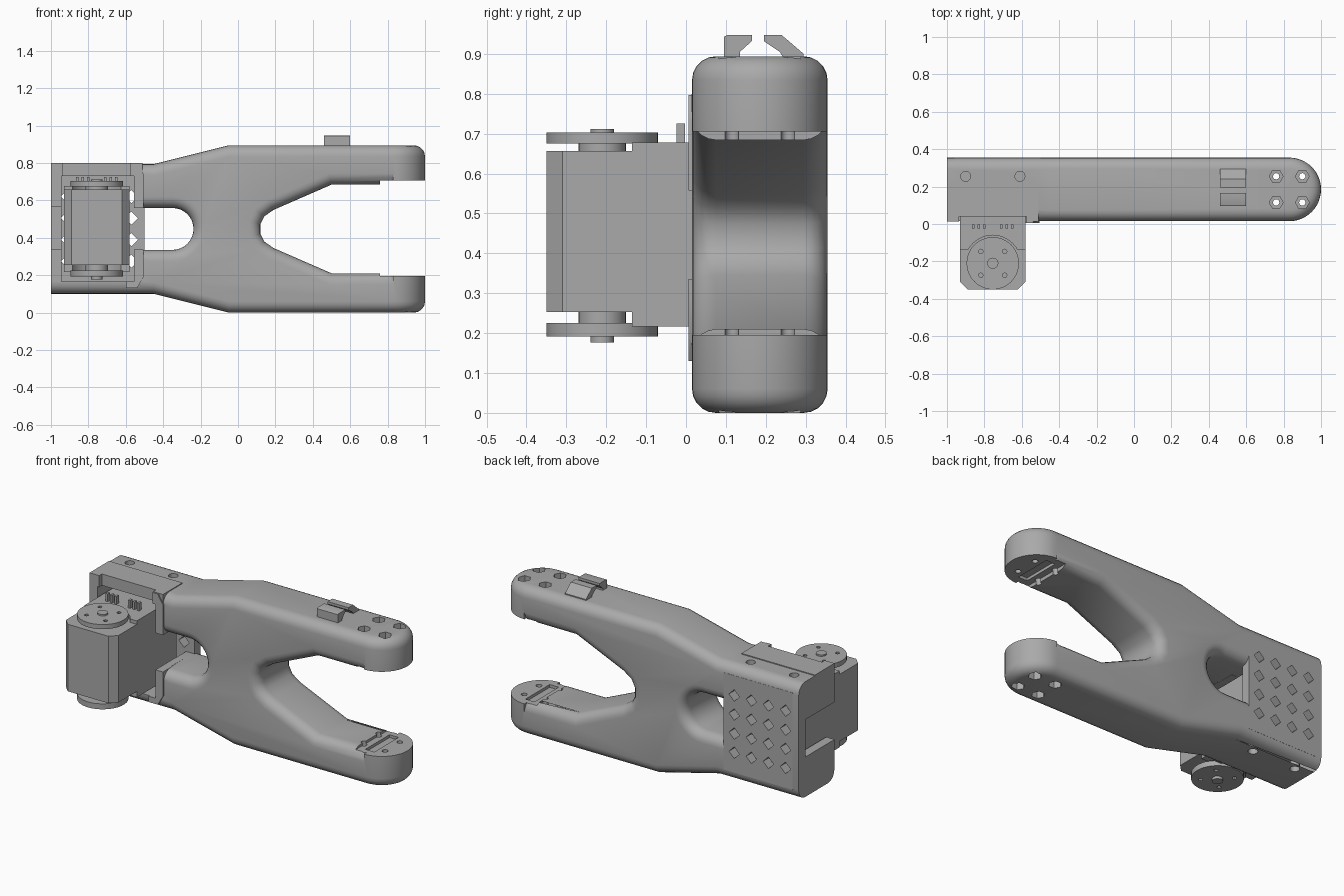
import bpy, bmesh, math
from math import cos, sin, pi, radians

if "Cube" in bpy.data.objects:
    bpy.data.objects.remove(bpy.data.objects["Cube"], do_unlink=True)

grey = bpy.data.materials.new("plain_grey")
grey.use_nodes = True
grey.diffuse_color = (0.4, 0.4, 0.4, 1)
grey.node_tree.nodes["Principled BSDF"].inputs["Base Color"].default_value = (0.4, 0.4, 0.4, 1)

MID = 0.447      # height of the symmetry plane of the arms
TIP_X, TIP_Y, TIP_R = 0.83, 0.185, 0.17


def prism(name, pts, axis, a, b):
    """Extrude a 2D outline from a to b along the given axis."""
    place = {"x": lambda u, v, w: (w, u, v),
             "y": lambda u, v, w: (u, w, v),
             "z": lambda u, v, w: (u, v, w)}[axis]
    bm = bmesh.new()
    low = [bm.verts.new(place(u, v, a)) for u, v in pts]
    high = [bm.verts.new(place(u, v, b)) for u, v in pts]
    bm.faces.new(low)
    bm.faces.new(high)
    n = len(pts)
    for i in range(n):
        j = (i + 1) % n
        bm.faces.new((low[i], low[j], high[j], high[i]))
    bmesh.ops.recalc_face_normals(bm, faces=bm.faces)
    mesh = bpy.data.meshes.new(name)
    bm.to_mesh(mesh)
    bm.free()
    mesh.materials.append(grey)
    ob = bpy.data.objects.new(name, mesh)
    bpy.context.collection.objects.link(ob)
    return ob


def box(name, x, y, z):
    return prism(name, [(x[0], y[0]), (x[1], y[0]), (x[1], y[1]), (x[0], y[1])], "z", *z)


def ring(cx, cy, r, n, start=0.0, sweep=2 * pi):
    steps = n if sweep >= 2 * pi else n - 1
    return [(cx + r * cos(start + sweep * i / steps), cy + r * sin(start + sweep * i / steps))
            for i in range(n)]


def disc(name, x, y, r, z, n=32):
    return prism(name, ring(x, y, r, n), "z", *z)


def apply(ob, mod):
    bpy.ops.object.select_all(action="DESELECT")
    bpy.context.view_layer.objects.active = ob
    ob.select_set(True)
    bpy.ops.object.modifier_apply(modifier=mod.name)


def combine(ob, tool, op="DIFFERENCE"):
    mod = ob.modifiers.new("bool", "BOOLEAN")
    mod.operation, mod.solver, mod.object = op, "EXACT", tool
    apply(ob, mod)
    bpy.data.objects.remove(tool, do_unlink=True)


def mirrored(half):
    """Close an outline by mirroring it about the middle height."""
    return half + [(x, 2 * MID - z) for x, z in reversed(half) if abs(z - MID) > 0.001]


# Gripper body: side outline limited by a round-ended plan
body = prism("gripper_body", mirrored([(-1.2, 0.1), (-0.45, 0.1), (-0.05, 0), (1.1, 0)]),
             "y", -0.1, 0.5)
plan = [(-1.1, 0.355), (-1.1, 0.015)] + ring(TIP_X, TIP_Y, TIP_R, 25, -pi / 2, pi)
combine(body, prism("plan", plan, "z", -0.1, 1), "INTERSECT")

# Mouth between the arms and the rounded window
mouth = mirrored([(0.83, 0.21), (0.5, 0.21), (0.19, 0.345), (0.14, 0.38), (0.12, 0.42)])
combine(body, prism("mouth", mouth, "y", -0.2, 0.6))
window = ([(-0.7, 0.335)] + ring(-0.35, MID, 0.112, 17, -pi / 2, pi) + [(-0.7, 0.559)])
combine(body, prism("window", window, "y", -0.2, 0.6))

# Soft rims all round
bevel = body.modifiers.new("rim", "BEVEL")
bevel.width, bevel.segments = 0.06, 5
bevel.limit_method, bevel.angle_limit = "ANGLE", radians(50)
bevel.use_clamp_overlap = False
apply(body, bevel)

# Square off the motor end; sharp front frame with a raised collar
combine(body, box("end_trim", (-1.3, -1), (-0.2, 0.6), (-0.2, 1.2)))
combine(body, box("front_frame", (-1, -0.51), (0.0135, 0.2), (0.17, 0.799)), "UNION")
collar = [(-0.6, 0.13), (-0.54, 0.13), (-0.505, 0.19), (-0.505, 0.74), (-0.54, 0.797), (-0.6, 0.797)]
combine(body, prism("collar", collar, "y", 0.006, 0.1), "UNION")

# Motor cavity and its openings, through to the seat of the back plate
combine(body, box("cavity", (-0.945, -0.555), (-0.2, 0.31), (0.165, 0.73)))
combine(body, box("motor_notch", (-0.935, -0.575), (-0.2, 0.04), (0.5, 1)))
combine(body, box("side_notch", (-1.1, -0.9), (-0.2, 0.29), (0.34, 0.565)))
combine(body, box("window_notch", (-0.6, -0.45), (-0.2, 0.29), (0.336, 0.558)))
combine(body, box("plate_seat", (-0.96, -0.5), (0.3, 0.5), (0.155, 0.74)))

# Back plate with diamond perforations
back_plate = box("back_plate", (-0.96, -0.5), (0.3, 0.355), (0.155, 0.74))
for i in range(4):
    for j in range(4):
        pts = ring(-0.912 + 0.114 * i, 0.275 + 0.115 * j, 0.035, 4)
        combine(back_plate, prism("diamond", pts, "y", 0.2, 0.5))

# Flat pads on the inside of the tips, each with a short groove
combine(body, box("pad_gap", (0.76, 1.2), (-0.2, 0.6), (0.195, 0.705)))
combine(body, box("pad_groove", (0.8, 0.86), (0.07, 0.3), (0.178, 0.722)))

# Screw holes through the tips, with hexagonal pockets outside
for x in (0.76, 0.9):
    for y in (0.115, 0.255):
        combine(body, disc("screw_hole", x, y, 0.017, (-0.2, 1.2), 12))
        for z in ((-0.2, 0.1), (0.793, 1.1)):
            combine(body, disc("pocket", x, y, 0.037, z, 6))

# Screw pockets in the walls of the motor end
for x in (-0.9, -0.61):
    for z in ((-0.2, 0.14), (0.755, 1.2)):
        combine(body, disc("wall_pocket", x, 0.255, 0.027, z, 12))

# Cable clip on the upper arm
prism("clip_front", [(0.095, 0.88), (0.095, 0.943), (0.103, 0.947), (0.165, 0.947),
                     (0.165, 0.932), (0.135, 0.905), (0.135, 0.88)], "x", 0.46, 0.6)
prism("clip_back", [(0.195, 0.947), (0.24, 0.947), (0.295, 0.9), (0.295, 0.88),
                    (0.25, 0.88), (0.235, 0.905), (0.195, 0.932)], "x", 0.46, 0.6)

# Motor: chamfered front housing and taller rear housing
MX, MY = -0.755, -0.21
prism("motor_front", [(-0.93, -0.12), (-0.93, -0.31), (-0.89, -0.35), (-0.62, -0.35),
                      (-0.58, -0.31), (-0.58, -0.12)], "z", 0.253, 0.657)
rear = box("motor_rear", (-0.93, -0.58), (-0.135, 0.245), (0.217, 0.678))
for z in ((0.1, 0.253), (0.657, 0.8)):
    combine(rear, disc("horn_relief", MX, MY, 0.15, z))

# Horns on both ends of the motor shaft
for side, plate, hub, cap in (("top", (0.675, 0.703), (0.65, 0.68), (0.7, 0.712)),
                              ("bottom", (0.192, 0.225), (0.22, 0.26), (0.176, 0.195))):
    horn = disc(side + "_horn", MX, MY, 0.14, plate, 48)
    for k in range(4):
        a = pi / 4 + k * pi / 2
        combine(horn, disc("horn_hole", MX + 0.09 * cos(a), MY + 0.09 * sin(a), 0.012, (0, 1), 8))
    disc(side + "_hub", MX, MY, 0.06, hub, 24)
    disc(side + "_shaft_cap", MX, MY, 0.03, cap, 12)

# Connector pins on top of the motor
for x in (-0.86, -0.83, -0.8, -0.71, -0.68, -0.65):
    box("connector_pin", (x - 0.007, x + 0.007), (-0.024, -0.002), (0.67, 0.725))

# Smooth the curves and keep the edges crisp
for ob in bpy.context.collection.objects:
    ob.select_set(ob.type == "MESH")
bpy.context.view_layer.objects.active = body
bpy.ops.object.shade_smooth_by_angle(angle=radians(32))
